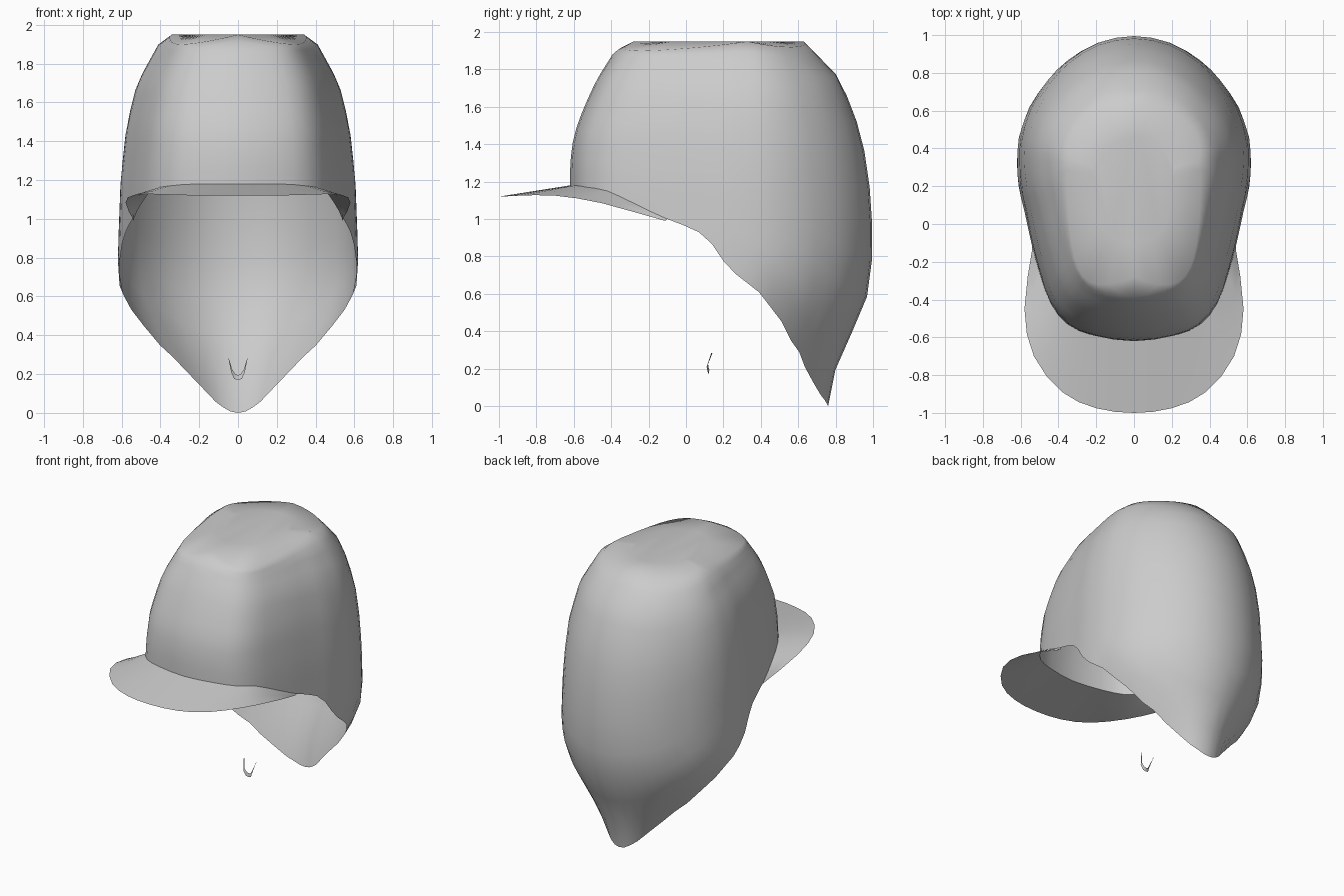
import bpy
import random
from mathutils import Vector

random.seed(4)
cube = bpy.data.objects.get("Cube")
if cube:
    bpy.data.objects.remove(cube, do_unlink=True)

grey = bpy.data.materials.new("plain grey")
grey.use_nodes = True
grey.diffuse_color = (0.6, 0.6, 0.6, 1)
bsdf = next(n for n in grey.node_tree.nodes if n.type == "BSDF_PRINCIPLED")
bsdf.inputs["Base Color"].default_value = (0.6, 0.6, 0.6, 1)
bsdf.inputs["Roughness"].default_value = 0.8


def lookup(table, z):
    """Straight interpolation in a profile of (height, value) pairs."""
    for (z0, v0), (z1, v1) in zip(table, table[1:]):
        if z <= z1:
            return v0 + (v1 - v0) * max(0, z - z0) / (z1 - z0)
    return table[-1][1]


def smooth_path(points, end, steps=2):
    """Smooth curve through points; mirrored at the start, end is a guide point."""
    pts = [Vector(p) for p in points]
    pts = [Vector((-pts[1].x, pts[1].y, pts[1].z))] + pts + [Vector(end)]
    out = []
    for a, b, c, d in zip(pts, pts[1:], pts[2:], pts[3:]):
        for k in range(steps):
            t = k / steps
            out.append(0.5 * (2 * b + (c - a) * t + (2 * a - 5 * b + 4 * c - d) * t * t
                              + (3 * b - a - 3 * c + d) * t ** 3))
    return out + [pts[-2]]


def build(name, rows, cap=False):
    """Skin rows of points into a half sheet and mirror it across x."""
    n = len(rows[0])
    verts = [p for row in rows for p in row]
    faces = [(r * n + i, r * n + i + 1, (r + 1) * n + i + 1, (r + 1) * n + i)
             for r in range(len(rows) - 1) for i in range(n - 1)]
    if cap:
        faces.append(tuple(range((len(rows) - 1) * n, len(rows) * n)))
    mesh = bpy.data.meshes.new(name)
    mesh.from_pydata(verts, [], faces)
    mesh.validate()
    mesh.materials.append(grey)
    obj = bpy.data.objects.new(name, mesh)
    bpy.context.collection.objects.link(obj)
    mirror = obj.modifiers.new("mirror", "MIRROR")
    mirror.merge_threshold = 0.002
    bpy.ops.object.select_all(action="DESELECT")
    obj.select_set(True)
    bpy.context.view_layer.objects.active = obj
    bpy.ops.object.shade_smooth_by_angle(angle=1.0)


# Crown plan from front to back: x, y and height of the cut rim
plan = [(0, -.62, 1.18), (.22, -.59, 1.18), (.36, -.53, 1.17), (.45, -.42, 1.15),
        (.505, -.27, 1.08), (.55, -.1, 1.0), (.585, .07, .945), (.612, .2, .79),
        (.62, .33, .66), (.61, .46, .52), (.555, .62, .36), (.46, .76, .22),
        (.35, .87, .12), (.19, .965, .03), (0, 1, 0)]
# Side, front and back profiles by height
width = [(0, .25), (.05, .26), (.12, .29), (.22, .36), (.35, .45), (.5, .545),
         (.65, .61), (.8, .62), (1.2, .605), (1.48, .575), (1.7, .52), (1.9, .41), (1.95, .34)]
front = [(1.3, -.62), (1.45, -.6), (1.6, -.545), (1.75, -.475), (1.9, -.38), (1.95, -.28)]
back = [(0, .76), (.2, .8), (.4, .89), (.57, .965), (.7, .99), (.9, 1),
        (1.2, .98), (1.45, .94), (1.75, .825), (1.95, .63)]
TOP, MID = 1.95, .33


def on_crown(p, z):
    x = p.x * lookup(width, z) / .62
    if p.y < MID:
        y = MID + (p.y - MID) * (MID - lookup(front, z)) / .95
    else:
        y = MID + (p.y - MID) * (lookup(back, z) - MID) / .67
    return Vector((x, y, z))


def shoulder(p):
    """Height of the upper ring, lower on the four diagonals."""
    return TOP - .15 * p.x * abs(p.y - MID)


columns = smooth_path(plan, (-.19, .965, .03))
for c in columns[11:-3]:
    c.z += random.uniform(-.02, .02)

# Crown: rings from the ragged rim up to the shoulder, then a flat plateau
levels = [0, .1, .2, .3, .4, .5, .6, .7, .78, .85, .91, .96, 1]
rings = [[on_crown(c, c.z + (shoulder(c) - c.z) * t) for c in columns] for t in levels]
middle = Vector((0, .19, TOP))
rings.append([middle + (on_crown(c, TOP) - middle) * .62 for c in columns])
build("cap_crown", rings, cap=True)

# Visor: sheet from the crown rim to a rounded outer edge
edge = smooth_path([(0, -1, 1.12), (.2, -.975, 1.12), (.38, -.89, 1.125),
                    (.53, -.7, 1.125), (.58, -.45, 1.085), (.535, -.11, .99)], (.5, .1, .95))
inner = [on_crown(c, c.z) for c in columns[:len(edge)]]
build("cap_visor", [[a.lerp(b, t) for a, b in zip(inner, edge)] for t in (0, .5, 1)])

# Small loose V-shaped scrap under the crown
lower = [(0, .12, .17), (.02, .118, .175), (.035, .11, .21), (.05, .135, .285)]
upper = [(0, .125, .195), (.015, .122, .2), (.03, .118, .225), (.049, .142, .285)]
build("loose_scrap", [[Vector(p) for p in row] for row in (lower, upper)])
